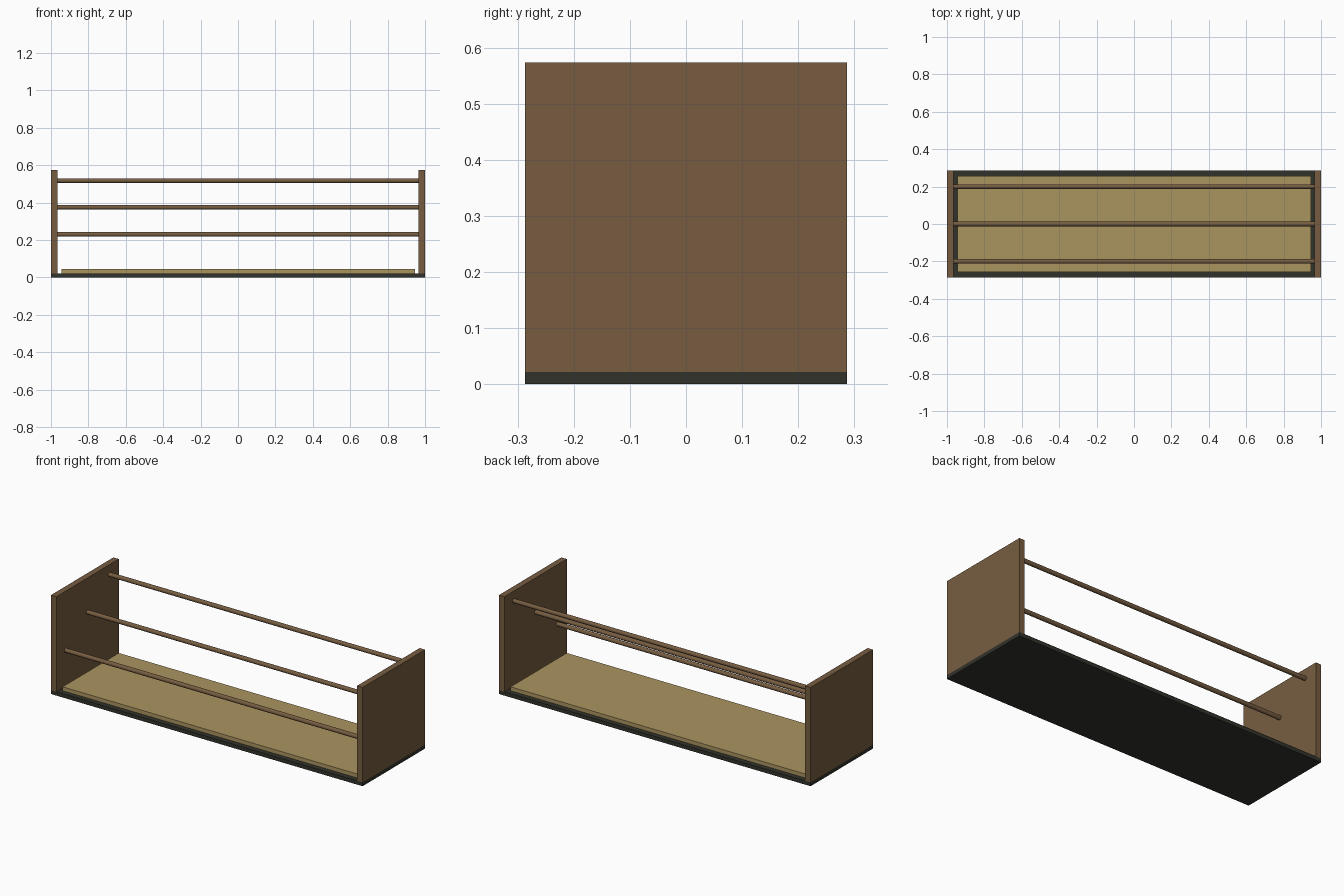
import bpy
import math

cube = bpy.data.objects.get("Cube")
if cube:
    bpy.data.objects.remove(cube, do_unlink=True)


def material(name, rgb):
    colour = tuple((c / 255) ** 2.2 for c in rgb) + (1.0,)
    mat = bpy.data.materials.new(name)
    mat.use_nodes = True
    mat.diffuse_color = colour
    mat.node_tree.nodes["Principled BSDF"].inputs["Base Color"].default_value = colour
    return mat


def finish(name, mat):
    obj = bpy.context.object
    obj.name = name
    obj.data.materials.append(mat)
    bpy.ops.object.transform_apply(location=False, rotation=True, scale=True)
    return obj


def box(name, size, centre, mat):
    bpy.ops.mesh.primitive_cube_add(size=1, location=centre)
    bpy.context.object.scale = size
    return finish(name, mat)


def rod(name, radius, length, centre, mat):
    bpy.ops.mesh.primitive_cylinder_add(
        vertices=16, radius=radius, depth=length, location=centre,
        rotation=(0, math.pi / 2, 0))
    obj = finish(name, mat)
    bpy.ops.object.shade_smooth_by_angle(angle=math.radians(40))
    return obj


brown = material("brown wood", (118, 93, 67))
tan = material("tan board", (170, 148, 96))
dark = material("dark base", (54, 54, 48))

DEPTH, HEIGHT = 0.573, 0.573
BASE, PANEL, BOARD_TOP = 0.022, 0.035, 0.045

# Base slab and the raised board on it
box("base", (2, DEPTH, BASE), (0, 0, BASE / 2), dark)
box("floor_board", (1.89, 0.514, BOARD_TOP - BASE),
    (0, 0, (BASE + BOARD_TOP) / 2), tan)

# Upright end panels
for side, sign in (("left", 1), ("right", -1)):
    box(side + "_end_panel", (PANEL, DEPTH, HEIGHT - BASE),
        (sign * (1 - PANEL / 2), 0, (HEIGHT + BASE) / 2), brown)

# Rails rising from front to back, let into the panels
for name, y, z in (("front", -0.2, 0.23), ("middle", 0, 0.375), ("back", 0.2, 0.517)):
    rod(name + "_rail", 0.0125, 1.95, (0, y, z), brown)
